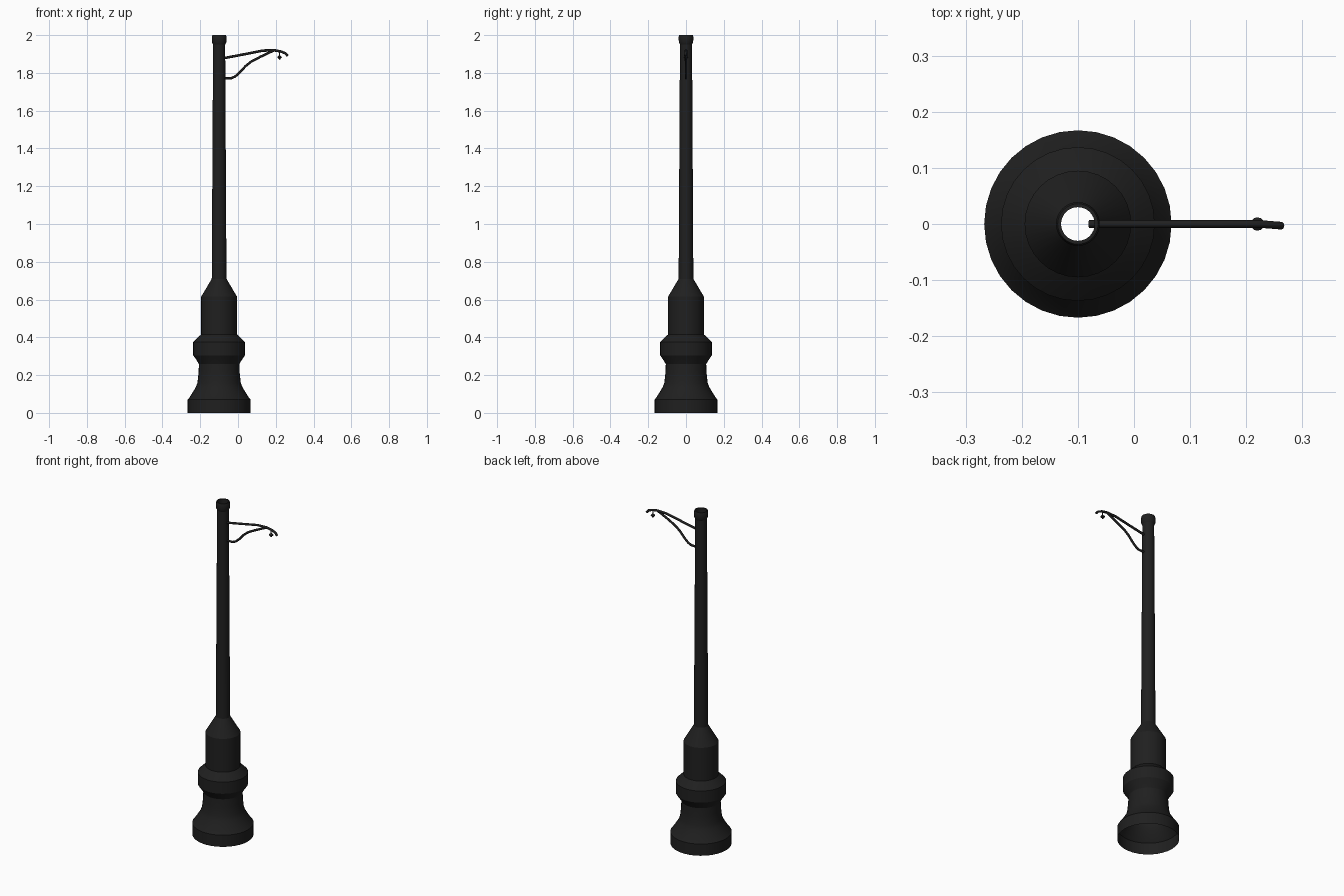
import bpy, math

if "Cube" in bpy.data.objects:
    bpy.data.objects.remove(bpy.data.objects["Cube"])

AXIS_X = -0.10
SEGMENTS = 32

iron = bpy.data.materials.new("black_iron")
iron.diffuse_color = (0.014, 0.014, 0.014, 1)
iron.use_nodes = True
iron.node_tree.nodes["Principled BSDF"].inputs["Base Color"].default_value = iron.diffuse_color


def finish(obj, angle=30):
    obj.data.materials.append(iron)
    bpy.ops.object.select_all(action='DESELECT')
    bpy.context.view_layer.objects.active = obj
    obj.select_set(True)
    bpy.ops.object.shade_smooth_by_angle(angle=math.radians(angle))
    return obj


def lathe(name, profile, x, sides=SEGMENTS):
    """Spin (radius, z) points around a vertical axis at x."""
    verts = [(x + r * math.cos(2 * math.pi * i / sides),
              r * math.sin(2 * math.pi * i / sides), z)
             for r, z in profile for i in range(sides)]
    faces = [(k * sides + i, k * sides + (i + 1) % sides,
              (k + 1) * sides + (i + 1) % sides, (k + 1) * sides + i)
             for k in range(len(profile) - 1) for i in range(sides)]
    mesh = bpy.data.meshes.new(name)
    mesh.from_pydata(verts, [], faces)
    obj = bpy.data.objects.new(name, mesh)
    bpy.context.collection.objects.link(obj)
    return finish(obj)


def rod(name, points, radius):
    """Round bar following a path, turned into a mesh."""
    curve = bpy.data.curves.new(name, 'CURVE')
    curve.dimensions = '3D'
    curve.bevel_depth = radius
    curve.bevel_resolution = 2
    curve.use_fill_caps = True
    spline = curve.splines.new('POLY')
    spline.points.add(len(points) - 1)
    for p, co in zip(spline.points, points):
        p.co = (*co, 1)
    obj = bpy.data.objects.new(name, curve)
    bpy.context.collection.objects.link(obj)
    bpy.ops.object.select_all(action='DESELECT')
    bpy.context.view_layer.objects.active = obj
    obj.select_set(True)
    bpy.ops.object.convert(target='MESH')
    return finish(bpy.context.object, 50)


# Hollow stepped base, open underneath
lathe("base", [(0.167, 0.0), (0.167, 0.07), (0.158, 0.08), (0.138, 0.112),
               (0.124, 0.135), (0.115, 0.158), (0.109, 0.21), (0.107, 0.258),
               (0.120, 0.28), (0.137, 0.305), (0.137, 0.375), (0.110, 0.402),
               (0.095, 0.415), (0.095, 0.615), (0.039, 0.71)], AXIS_X)

# Tapered pole
lathe("pole", [(0.039, 0.71), (0.032, 1.955)], AXIS_X)

# Collar at the top, open in the middle
lathe("top_collar", [(0.032, 1.95), (0.038, 1.962), (0.039, 1.99),
                     (0.036, 2.0), (0.030, 2.0), (0.030, 1.95)], AXIS_X)

# Upper arm with drooping tip
rod("upper_arm", [(-0.08, 0, 1.877), (0.03, 0, 1.898), (0.13, 0, 1.918),
                  (0.19, 0, 1.920), (0.225, 0, 1.914), (0.25, -0.002, 1.904),
                  (0.263, -0.003, 1.89)], 0.0068)

# Curved brace below the arm
rod("arm_brace", [(-0.08, 0, 1.771), (-0.035, 0, 1.772), (-0.015, 0, 1.781),
                  (0.01, 0, 1.803), (0.04, 0, 1.836), (0.07, 0, 1.860),
                  (0.12, -0.001, 1.886), (0.16, -0.001, 1.905), (0.19, 0, 1.919)], 0.0065)

# Small hanging insulator under the arm
lathe("hanger", [(0.003, 1.915), (0.003, 1.893), (0.012, 1.885),
                 (0.012, 1.881), (0.005, 1.876), (0.004, 1.871), (0.0005, 1.869)],
      0.22, 12)
